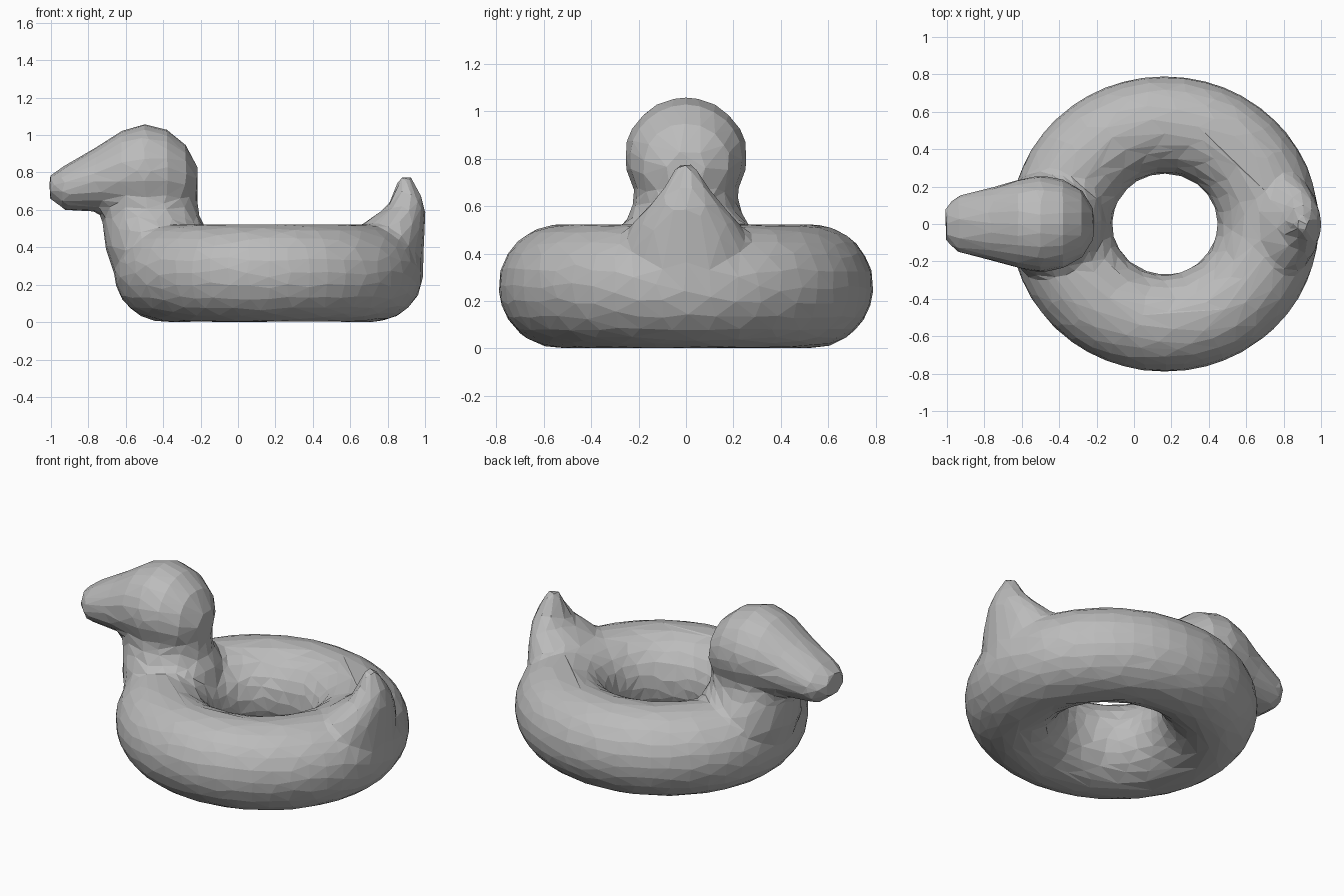
import bpy, bmesh, math
from mathutils import Vector

if "Cube" in bpy.data.objects:
    bpy.data.objects.remove(bpy.data.objects["Cube"])

grey = bpy.data.materials.new("plain grey")
grey.use_nodes = True
COLOUR = (0.5, 0.5, 0.5, 1)
grey.diffuse_color = COLOUR
grey.node_tree.nodes["Principled BSDF"].inputs["Base Color"].default_value = COLOUR

SIDES = 24
bm = bmesh.new()


def loft(rings, closed=False):
    """Skin a list of point rings; cap both ends unless closed into a loop."""
    loops = [[bm.verts.new(p) for p in ring] for ring in rings]
    pairs = list(zip(loops, loops[1:]))
    if closed:
        pairs.append((loops[-1], loops[0]))
    for a, b in pairs:
        for i in range(len(a)):
            j = (i + 1) % len(a)
            bm.faces.new((a[i], a[j], b[j], b[i]))
    if not closed:
        bm.faces.new(loops[0])
        bm.faces.new(loops[-1])


def oval(centre, u, v):
    """Ellipse of points around centre with half axes u and v."""
    angles = [math.tau * i / SIDES for i in range(SIDES)]
    return [Vector(centre) + Vector(u) * math.cos(a) + Vector(v) * math.sin(a) for a in angles]


def upright(z, x0, x1, w):
    return oval(((x0 + x1) / 2, 0, z), ((x1 - x0) / 2, 0, 0), (0, w, 0))


def lengthwise(x, z0, z1, w):
    return oval((x, 0, (z0 + z1) / 2), (0, w, 0), (0, 0, (z1 - z0) / 2))


# Inflated ring, slightly longer than wide
MAJOR, MINOR, STEPS = 0.53, 0.262, 48
ring = []
for k in range(STEPS):
    a = math.tau * k / STEPS
    out = Vector((1.045 * math.cos(a), math.sin(a), 0))
    ring.append(oval(out * MAJOR + Vector((0.165, 0, MINOR)), out * MINOR, (0, 0, MINOR)))
loft(ring, closed=True)

# Neck rising from the ring: height, front, back, half width
loft([upright(*s) for s in [
    (0.25, -0.66, -0.15, 0.28), (0.4, -0.71, -0.15, 0.31), (0.5, -0.72, -0.17, 0.28),
    (0.56, -0.73, -0.205, 0.24), (0.62, -0.75, -0.215, 0.22), (0.75, -0.72, -0.215, 0.22)]])

# Head tapering into the bill: position, bottom, top, half width
loft([lengthwise(*s) for s in [
    (-1.01, 0.66, 0.78, 0.09), (-0.94, 0.6, 0.83, 0.155), (-0.75, 0.59, 0.94, 0.2),
    (-0.62, 0.58, 1.025, 0.24), (-0.5, 0.56, 1.06, 0.26), (-0.38, 0.57, 1.03, 0.24),
    (-0.28, 0.6, 0.95, 0.185), (-0.215, 0.68, 0.83, 0.08)]])

# Upturned tail: height, inner edge, outer edge, half width
loft([upright(*s) for s in [
    (0.25, 0.6, 0.99, 0.26), (0.45, 0.62, 0.995, 0.27), (0.53, 0.67, 1.0, 0.225),
    (0.61, 0.79, 1.0, 0.15), (0.68, 0.83, 0.98, 0.095), (0.775, 0.86, 0.93, 0.035)]])

bmesh.ops.recalc_face_normals(bm, faces=bm.faces)
mesh = bpy.data.meshes.new("duck_swim_ring")
bm.to_mesh(mesh)
bm.free()
mesh.materials.append(grey)
duck = bpy.data.objects.new("duck_swim_ring", mesh)
bpy.context.collection.objects.link(duck)

# Fuse the parts into one skin, soften the joins, then facet it
fuse = duck.modifiers.new("fuse", "REMESH")
fuse.mode = "VOXEL"
fuse.voxel_size = 0.025
soften = duck.modifiers.new("soften", "SMOOTH")
soften.factor = 0.5
soften.iterations = 4
facet = duck.modifiers.new("facet", "DECIMATE")
facet.ratio = 0.055
